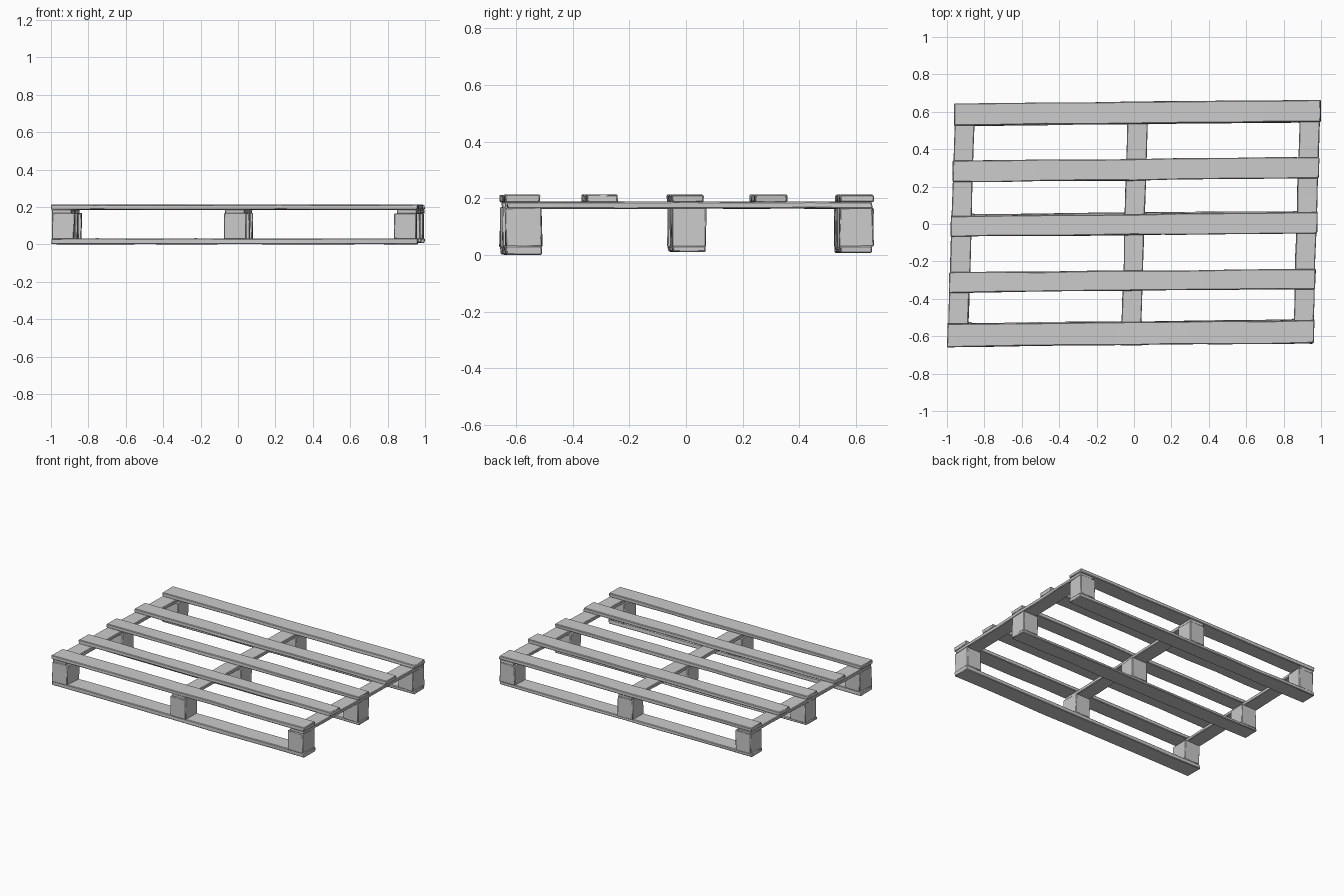
import bpy, bmesh, random
from mathutils import Vector

if "Cube" in bpy.data.objects:
    bpy.data.objects.remove(bpy.data.objects["Cube"])

random.seed(4)


def skew(p):
    # the whole pallet is slightly racked out of square
    return Vector((p.x + 0.03 * p.y, p.y + 0.01 * p.x, p.z))


def timber(name, x, y, z, cuts=0, wobble=0.003):
    """Worn wooden box spanning ranges x, y, z, cut along its long axis."""
    lo, hi = Vector((x[0], y[0], z[0])), Vector((x[1], y[1], z[1]))
    bm = bmesh.new()
    bmesh.ops.create_cube(bm, size=1)
    for v in bm.verts:
        v.co = Vector([lo[i] + (v.co[i] + 0.5) * (hi[i] - lo[i]) for i in range(3)])
    axis = 0 if hi.x - lo.x > hi.y - lo.y else 1
    for k in range(1, cuts + 1):
        normal, point = Vector((0, 0, 0)), lo.copy()
        normal[axis] = 1
        point[axis] = lo[axis] + (hi[axis] - lo[axis]) * k / (cuts + 1)
        bmesh.ops.bisect_plane(bm, geom=bm.verts[:] + bm.edges[:] + bm.faces[:],
                               plane_co=point, plane_no=normal)
    for v in bm.verts:
        v.co = skew(v.co)
        v.co.x += random.uniform(-wobble, wobble)
        v.co.y += random.uniform(-wobble, wobble)
        v.co.z = max(0, v.co.z + random.uniform(-wobble, wobble) * 0.5)
    mesh = bpy.data.meshes.new(name)
    bm.to_mesh(mesh)
    bm.free()
    ob = bpy.data.objects.new(name, mesh)
    bpy.context.collection.objects.link(ob)
    bev = ob.modifiers.new("worn_edges", 'BEVEL')
    bev.width = 0.004
    bev.segments = 1
    bev.limit_method = 'ANGLE'
    bpy.context.view_layer.objects.active = ob
    ob.select_set(True)
    bpy.ops.object.shade_smooth_by_angle(angle=0.6)
    ob.select_set(False)
    return ob


def span(c, w):
    return (c - w / 2, c + w / 2)


# Top deck: five long slats
for i, (c, w) in enumerate([(-0.586, 0.122), (-0.304, 0.108), (-0.003, 0.111),
                            (0.291, 0.114), (0.595, 0.116)]):
    timber(f"top_slat_{i + 1}", (-0.979, 0.979), span(c, w), (0.186, 0.213), cuts=7)

# Cross boards under the slats
columns = {"left": -0.922, "middle": 0.003, "right": 0.922}
for side, c in columns.items():
    timber(f"cross_board_{side}", span(c, 0.107), (-0.64, 0.648), (0.164, 0.188), cuts=5)

# Three bottom runners, each with three spacer blocks
rows = {"front": (-0.583, 0.125, 0.001), "middle": (0.003, 0.115, 0.012),
        "back": (0.592, 0.115, 0.008)}
for row, (c, w, z) in rows.items():
    timber(f"bottom_runner_{row}", (-0.98, 0.98), span(c, w), (z, 0.032), cuts=7)
    for side, x in columns.items():
        bx = x * 0.992
        timber(f"block_{row}_{side}", span(bx, 0.118), span(c, w + 0.004),
               (0.028, 0.168), wobble=0.004)
